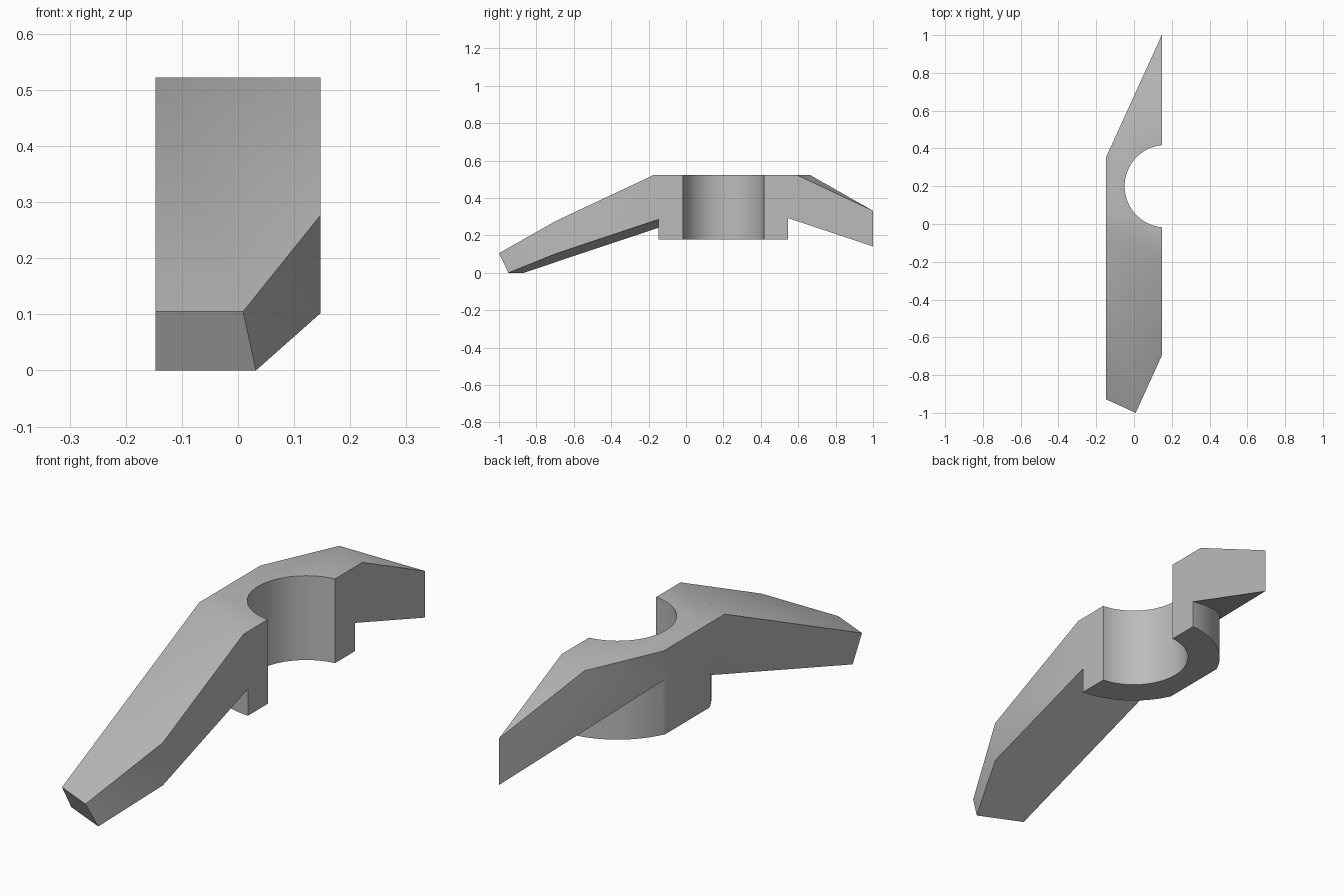
import bpy, bmesh, math
from mathutils import Matrix, Vector

if "Cube" in bpy.data.objects:
    bpy.data.objects.remove(bpy.data.objects["Cube"], do_unlink=True)

HUB = Vector((0.169, 0.2, 0))      # centre of the bore
ARM_TURN = math.radians(-24.5)     # the arms run askew to the slab
ARM_HALF = 0.352
SLAB_HALF = 0.147


def finish(name, bm):
    bmesh.ops.recalc_face_normals(bm, faces=bm.faces)
    mesh = bpy.data.meshes.new(name)
    bm.to_mesh(mesh)
    bm.free()
    obj = bpy.data.objects.new(name, mesh)
    bpy.context.collection.objects.link(obj)
    return obj


def cylinder(name, radius, low, high):
    bm = bmesh.new()
    bmesh.ops.create_cone(bm, cap_ends=True, segments=96, radius1=radius,
                          radius2=radius, depth=high - low,
                          matrix=Matrix.Translation(HUB + Vector((0, 0, (low + high) / 2))))
    return finish(name, bm)


def combine(target, tool, operation):
    mod = target.modifiers.new(tool.name, 'BOOLEAN')
    mod.operation, mod.object, mod.solver = operation, tool, 'EXACT'
    bpy.context.view_layer.objects.active = target
    bpy.ops.object.modifier_apply(modifier=mod.name)
    bpy.data.objects.remove(tool, do_unlink=True)


# Drooping pair of arms: half profile mirrored, then extruded across
half = [(1.158, 0.105), (0.35, 0.522)]
profile = half + [(-u, z) for u, z in reversed(half)]
profile += [(-1.103, 0), (0, 0.405), (1.103, 0)]
bm = bmesh.new()
face = bm.faces.new([bm.verts.new((-ARM_HALF, u, z)) for u, z in profile])
ext = bmesh.ops.extrude_face_region(bm, geom=[face])
bmesh.ops.translate(bm, vec=(2 * ARM_HALF, 0, 0),
                    verts=[v for v in ext["geom"] if isinstance(v, bmesh.types.BMVert)])
bm.transform(Matrix.Translation(HUB) @ Matrix.Rotation(ARM_TURN, 4, 'Z'))
bracket = finish("bracket_arm", bm)

# Hub collar below the arms, and the bore through both
combine(bracket, cylinder("hub_collar", 0.347, 0.177, 0.45), 'UNION')
combine(bracket, cylinder("bore_cutter", 0.2186, -0.5, 1), 'DIFFERENCE')

# Keep only the slab between the two flat sides
bm = bmesh.new()
bmesh.ops.create_cube(bm, size=1, matrix=Matrix.Diagonal((2 * SLAB_HALF, 4, 4, 1)))
combine(bracket, finish("slab_cutter", bm), 'INTERSECT')

# Plain grey finish
grey = bpy.data.materials.new("light grey")
grey.use_nodes = True
grey.diffuse_color = (0.5, 0.5, 0.5, 1)
grey.node_tree.nodes["Principled BSDF"].inputs["Base Color"].default_value = (0.5, 0.5, 0.5, 1)
bracket.data.materials.clear()
bracket.data.materials.append(grey)

bpy.ops.object.select_all(action='DESELECT')
bracket.select_set(True)
bpy.context.view_layer.objects.active = bracket
bpy.ops.object.shade_smooth_by_angle(angle=math.radians(30))
